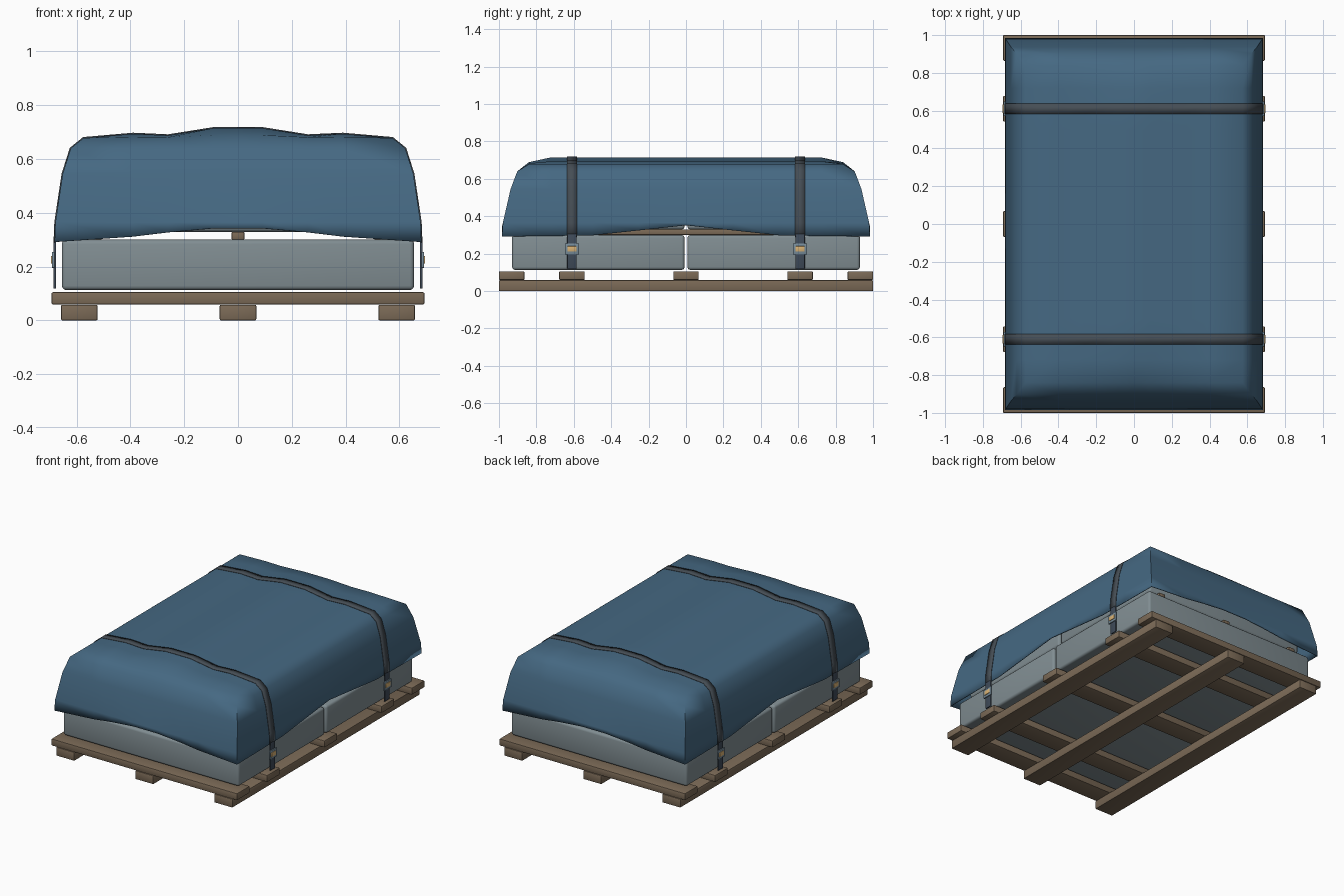
import bpy, bmesh, math

if "Cube" in bpy.data.objects:
    bpy.data.objects.remove(bpy.data.objects["Cube"])


def mat(name, col):
    m = bpy.data.materials.new(name)
    m.diffuse_color = (*col, 1)
    m.use_nodes = True
    m.node_tree.nodes["Principled BSDF"].inputs["Base Color"].default_value = m.diffuse_color
    return m


WOOD = mat("wood", (0.20, 0.145, 0.095))
CRATE = mat("crate_grey", (0.22, 0.27, 0.29))
TARP = mat("tarp_blue", (0.06, 0.14, 0.225))
WEB = mat("webbing", (0.06, 0.075, 0.09))
TAIL = mat("webbing_dark", (0.05, 0.07, 0.10))
STEEL = mat("buckle_steel", (0.19, 0.27, 0.33))
BRASS = mat("brass", (0.70, 0.45, 0.18))


def finish(name, bm, m, angle=35):
    bmesh.ops.recalc_face_normals(bm, faces=bm.faces)
    me = bpy.data.meshes.new(name)
    bm.to_mesh(me)
    bm.free()
    ob = bpy.data.objects.new(name, me)
    bpy.context.collection.objects.link(ob)
    me.materials.append(m)
    bpy.ops.object.select_all(action='DESELECT')
    bpy.context.view_layer.objects.active = ob
    ob.select_set(True)
    bpy.ops.object.shade_smooth_by_angle(angle=math.radians(angle))
    return ob


def box(name, x, y, z, m, bevel=0.005, segs=2):
    """Bevelled box from (min, max) ranges."""
    bm = bmesh.new()
    bmesh.ops.create_cube(bm, size=1)
    for v in bm.verts:
        for i, (a, b) in enumerate((x, y, z)):
            v.co[i] = b if v.co[i] > 0 else a
    bmesh.ops.bevel(bm, geom=bm.edges[:], offset=bevel, segments=segs,
                    profile=0.5, affect='EDGES')
    return finish(name, bm, m)


# pallet
for x in (-0.59, 0, 0.59):
    box("pallet_runner", (x - 0.068, x + 0.068), (-1, 1), (0, 0.058), WOOD)
for y in (-0.932, -0.61, 0, 0.61, 0.932):
    box("pallet_slat", (-0.693, 0.693), (y - 0.068, y + 0.068), (0.059, 0.105), WOOD)

# two layers of crates with battens between them
for s in (-1, 1):
    ys = sorted((s * 0.008, s * 0.93))
    box("lower_crate", (-0.655, 0.655), ys, (0.113, 0.300), CRATE, 0.016, 3)
    box("upper_crate", (-0.61, 0.61), sorted((s * 0.008, s * 0.88)), (0.329, 0.61), CRATE, 0.016, 3)
for x in (-0.53, 0, 0.53):
    box("spacer_batten", (x - 0.024, x + 0.024), (-0.91, 0.91), (0.300, 0.329), WOOD, 0.004)


def interp(t, pts):
    for (a, za), (b, zb) in zip(pts, pts[1:]):
        if t <= b:
            return za + (zb - za) * (t - a) / (b - a)
    return pts[-1][1]


# tarp: top sheet over the load plus four draped sides
RIDGE = [(0, 0.715), (0.09, 0.715), (0.26, 0.688), (0.39, 0.694), (0.575, 0.678)]
FRONT_HEM = [(0, 0.343), (0.09, 0.343), (0.26, 0.328), (0.39, 0.312), (0.575, 0.292), (1, 0.292)]
SIDE_HEM = [(0, 0.352), (0.25, 0.325), (0.5, 0.298), (0.6, 0.295), (1, 0.295)]
RINGS = [(0.622, 0.902, 0.640), (0.652, 0.938, 0.545), (0.679, 0.979, 0.365)]
TX, TY = 0.575, 0.84


def mirrored(v):
    return [-a for a in reversed(v)] + [0] + v


def top_z(x, y):
    g = interp(abs(y), [(0, 1), (0.72, 1), (TY, 0.3)])
    return 0.678 + (interp(abs(x), RIDGE) - 0.678) * g


bm = bmesh.new()
xs, ysamp = mirrored([0.09, 0.26, 0.39, TX]), mirrored([0.25, 0.5, 0.72, TY])
nx, ny = len(xs), len(ysamp)
grid = [[bm.verts.new((x, y, top_z(x, y))) for y in ysamp] for x in xs]
for i in range(nx - 1):
    for j in range(ny - 1):
        bm.faces.new((grid[i][j], grid[i + 1][j], grid[i + 1][j + 1], grid[i][j + 1]))
border = ([(i, 0) for i in range(nx)] + [(nx - 1, j) for j in range(1, ny)]
          + [(i, ny - 1) for i in range(nx - 2, -1, -1)] + [(0, j) for j in range(ny - 2, 0, -1)])
loop = [grid[i][j] for i, j in border]
for hx, hy, z in RINGS + [(0.682, 0.984, None)]:
    new = []
    for i, j in border:
        px = math.copysign(hx, xs[i]) if i in (0, nx - 1) else xs[i]
        py = math.copysign(hy, ysamp[j]) if j in (0, ny - 1) else ysamp[j]
        pz = z
        if z is None:
            pz = interp(abs(px), FRONT_HEM) if j in (0, ny - 1) else interp(abs(py), SIDE_HEM)
        new.append(bm.verts.new((px, py, pz)))
    n = len(new)
    for k in range(n):
        bm.faces.new((loop[k], loop[(k + 1) % n], new[(k + 1) % n], new[k]))
    loop = new
tarp = finish("tarp", bm, TARP, 60)
if max(tarp.data.polygons, key=lambda p: p.center.z).normal.z < 0:
    tarp.data.flip_normals()
sol = tarp.modifiers.new("thickness", 'SOLIDIFY')
sol.thickness = 0.006
sol.offset = -1

# lashing straps with buckles
half = ([(x, z + 0.001) for x, z in RIDGE[1:]] + [(hx + 0.001, z) for hx, _, z in RINGS]
        + [(0.683, 0.29)])
path = [(-x, z) for x, z in reversed(half)] + half
for y in (-0.61, 0.61):
    bm = bmesh.new()
    rows = [[bm.verts.new((x, y + d, z)) for d in (-0.027, 0.027)] for x, z in path]
    for a, b in zip(rows, rows[1:]):
        bm.faces.new((a[0], a[1], b[1], b[0]))
    strap = finish("lashing_strap", bm, WEB, 60)
    if strap.data.polygons[len(path) // 2 - 1].normal.z < 0:
        strap.data.flip_normals()
    m = strap.modifiers.new("thickness", 'SOLIDIFY')
    m.thickness = 0.005
    m.offset = 0.2
    for s in (-1, 1):
        box("strap_tail", sorted((s * 0.677, s * 0.686)), (y - 0.025, y + 0.025), (0.118, 0.305), TAIL, 0.002)
        box("buckle", sorted((s * 0.682, s * 0.692)), (y - 0.038, y + 0.038), (0.195, 0.255), STEEL, 0.003)
        box("buckle_lever", sorted((s * 0.688, s * 0.696)), (y - 0.024, y + 0.024), (0.211, 0.240), BRASS, 0.002)
